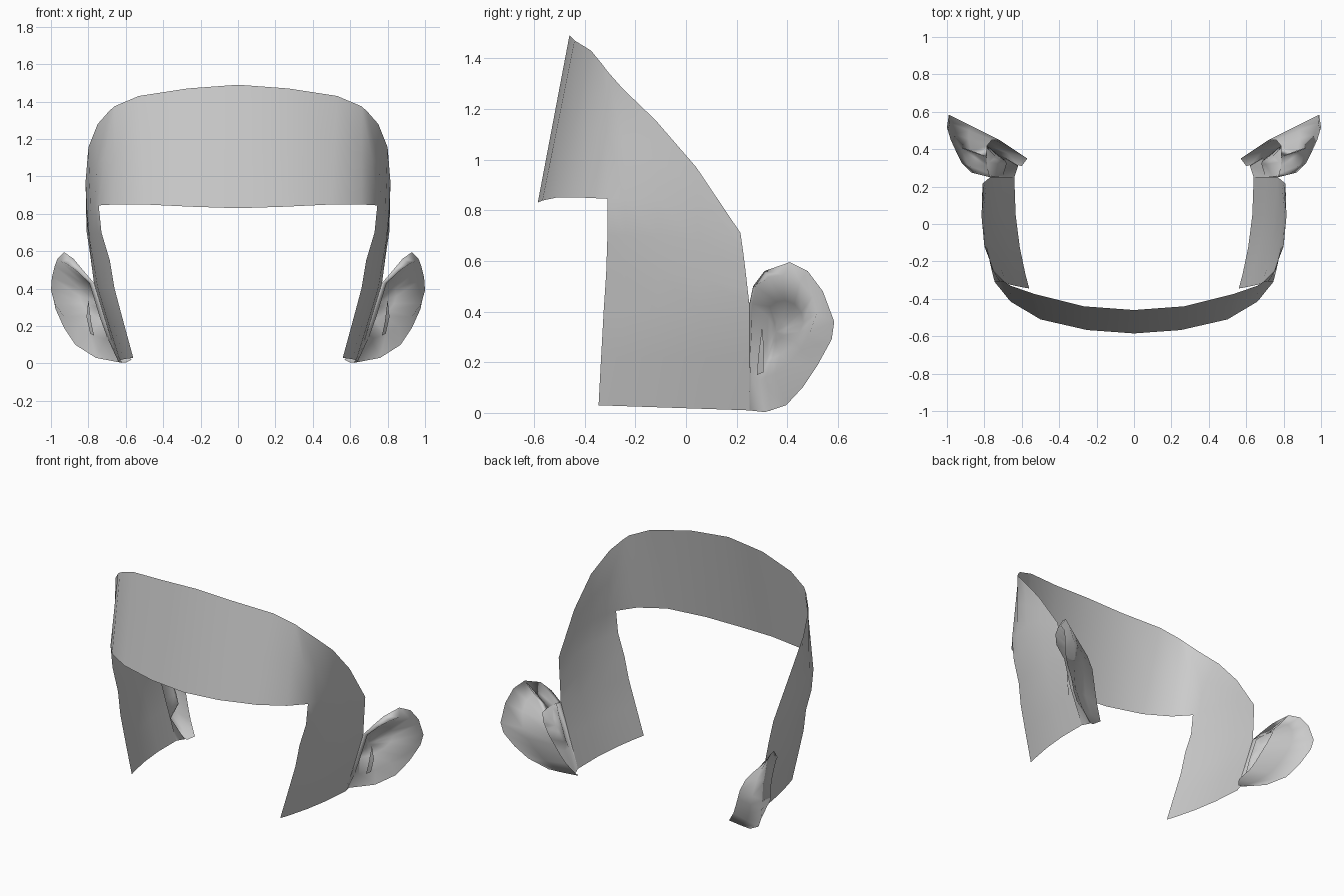
import bpy
from mathutils import Vector

if "Cube" in bpy.data.objects:
    bpy.data.objects.remove(bpy.data.objects["Cube"])


def lerp_table(table, z):
    """Linear lookup in a sorted list of (z, value)."""
    if z <= table[0][0]:
        return table[0][1]
    for (z0, a), (z1, b) in zip(table, table[1:]):
        if z <= z1:
            return a + (b - a) * (z - z0) / (z1 - z0)
    return table[-1][1]


def grid_faces(cols, rows, start=0, closed=False):
    """Quads for a grid stored column by column (or ring by ring)."""
    faces = []
    for c in range(cols - 1):
        for r in range(rows if closed else rows - 1):
            a, b = start + c * rows, start + (c + 1) * rows
            n = (r + 1) % rows
            faces.append((a + r, a + n, b + n, b + r))
    return faces


def make_object(name, verts, faces):
    mesh = bpy.data.meshes.new(name)
    mesh.from_pydata([tuple(v) for v in verts], [], faces)
    mesh.update()
    obj = bpy.data.objects.new(name, mesh)
    bpy.context.collection.objects.link(obj)
    for p in mesh.polygons:
        p.use_smooth = True
    weld = obj.modifiers.new("weld", 'WELD')
    weld.merge_threshold = 0.001
    mirror = obj.modifiers.new("mirror", 'MIRROR')
    mirror.use_axis = (True, False, False)
    mirror.merge_threshold = 0.002
    return obj


# Forehead band: top and bottom edges from the centre to the temple
top = [(0, -.46, 1.49), (.27, -.44, 1.47), (.53, -.375, 1.43), (.66, -.33, 1.375), (.69, -.31, 1.348)]
low = [(0, -.585, .83), (.25, -.567, .838), (.50, -.51, .85), (.66, -.415, .85), (.745, -.31, .845)]
verts = []
for t, b in zip(top, low):
    t, b = Vector(t), Vector(b)
    verts += [t, t.lerp(b, .5), b]
faces = grid_faces(len(top), 3)

# Side flap: columns from the temple back to the ear
front_x = [(.03, .56), (.25, .62), (.4, .66), (.55, .685), (.7, .73), (.85, .745), (1.35, .69)]
back_x = [(.01, .64), (.2, .70), (.43, .77), (.58, .79), (.71, .81), (.85, .82), (1.3, .825)]
side_top = [(.69, -.31, 1.348), (.75, -.25, 1.28), (.80, -.12, 1.155), (.815, .04, .97), (.81, .215, .71)]
steps = [0, .13, .37, .66, 1]
zf, zb = [.845, .7, .55, .4, .22, .03], [.64, .56, .49, .43, .22, .01]
yf, yb = [-.31, -.31, -.315, -.325, -.335, -.345], [.225, .235, .243, .25, .25, .25]
start = len(verts)
for s, t in zip(steps, side_top):
    t = Vector(t)
    column = []
    for i in range(6):
        z = zf[i] + (zb[i] - zf[i]) * s ** 4
        if i > 3:
            z = zf[i] + (zb[i] - zf[i]) * s
        y = yf[i] + (yb[i] - yf[i]) * s
        w = 1 - (1 - s) ** 2
        x = lerp_table(front_x, z) * (1 - w) + lerp_table(back_x, z) * w
        column.append(Vector((x, y, z)))
    verts += [t, t.lerp(column[0], .5)] + column
faces += grid_faces(len(steps), 8, start)
make_object("head_band", verts, faces)

# Ear: outer rim, inner lip, sunken cup and back shell
outer = [(.93, .41, .595), (.965, .48, .56), (.985, .54, .48), (.99, .585, .36), (.975, .575, .29),
         (.93, .52, .19), (.87, .46, .10), (.76, .395, .03), (.62, .31, .003), (.64, .25, .01),
         (.70, .25, .20), (.77, .25, .43), (.83, .265, .50), (.88, .31, .56)]
inner = [(.95, .385, .545), (.98, .45, .52), (.995, .50, .46), (1.0, .515, .39), (.98, .49, .32),
         (.93, .455, .25), (.86, .41, .20), (.79, .35, .155), (.71, .29, .13), (.70, .26, .14),
         (.74, .255, .25), (.795, .262, .43), (.87, .275, .50), (.92, .325, .535)]
outer = [Vector(v) for v in outer]
inner = [Vector(v) for v in inner]
centre = Vector((.735, .355, .32))
deep = [v.lerp(centre, .45) + Vector((-.035, .02, 0)) for v in inner]
deeper = [v.lerp(centre, .8) + Vector((-.015, .01, 0)) for v in inner]
n = len(outer)
verts = outer + inner + deep + deeper + [centre]
faces = grid_faces(4, n, 0, True)
faces += [(3 * n + i, 3 * n + (i + 1) % n, 4 * n) for i in range(n)]

# Back shell from the rim to its open edge next to the head
back_edge = [(.79, .36, .43), (.785, .42, .42), (.76, .45, .38), (.72, .45, .30), (.69, .43, .23),
             (.66, .41, .16), (.63, .39, .10), (.57, .35, .02), (.60, .31, .005)]
rim = outer[:9]
start = len(verts)
verts += rim
verts += [a.lerp(Vector(b), .5) + Vector((.01, .005, 0)) for a, b in zip(rim, back_edge)]
verts += [Vector(b) for b in back_edge]
faces += grid_faces(3, 9, start)
# Front corner of the shell, closing towards the flap
start = len(verts)
verts += [outer[0], outer[13], outer[12], outer[11],
          Vector(back_edge[0]), Vector((.785, .31, .43)), Vector((.775, .27, .43)), outer[11]]
faces += [(start, start + 1, start + 5, start + 4), (start + 1, start + 2, start + 6, start + 5),
          (start + 2, start + 3, start + 6)]
make_object("ear", verts, faces)

# Small fold in front of the ear canal
make_object("ear_fold", [(.80, .30, .34), (.785, .285, .22), (.77, .28, .15), (.79, .305, .16), (.81, .308, .25)],
            [(0, 1, 4), (1, 2, 3, 4)])
